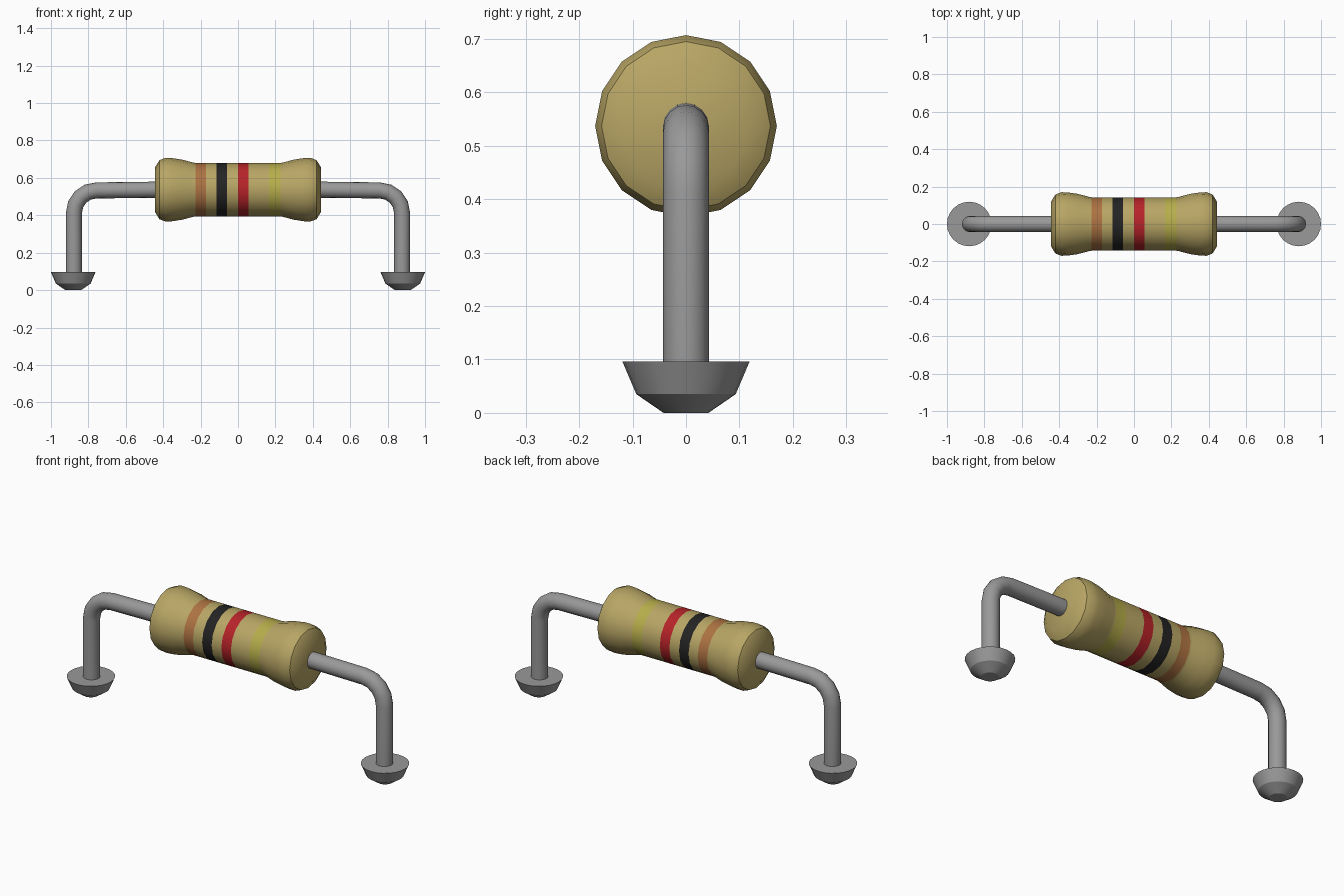
import bpy, bmesh, math
from mathutils import Vector

cube = bpy.data.objects.get("Cube")
if cube:
    bpy.data.objects.remove(cube, do_unlink=True)


def material(name, rgb):
    m = bpy.data.materials.new(name)
    m.use_nodes = True
    m.diffuse_color = (*rgb, 1)
    bsdf = next(n for n in m.node_tree.nodes if n.type == 'BSDF_PRINCIPLED')
    bsdf.inputs["Base Color"].default_value = (*rgb, 1)
    bsdf.inputs["Roughness"].default_value = 0.6
    return m


tan = material("tan", (0.48, 0.38, 0.13))
brown = material("brown", (0.42, 0.17, 0.055))
black = material("black", (0.017, 0.017, 0.018))
red = material("red", (0.47, 0.017, 0.022))
yellow = material("yellow", (0.47, 0.42, 0.07))
grey = material("grey metal", (0.32, 0.32, 0.32))


def loft(name, rings, sides, mats, pick=None, smooth=35):
    """Skin circular rings (centre, direction in the xz plane, radius), capped."""
    bm = bmesh.new()
    side = Vector((0, 1, 0))
    loops = []
    for centre, direction, radius in rings:
        up = Vector(direction).normalized().cross(side)
        loops.append([bm.verts.new(Vector(centre) + radius * (
            side * math.cos(a) + up * math.sin(a)))
            for a in (math.tau * i / sides for i in range(sides))])
    for a, b in zip(loops, loops[1:]):
        for i in range(sides):
            j = (i + 1) % sides
            bm.faces.new((a[i], a[j], b[j], b[i]))
    bm.faces.new(loops[0])
    bm.faces.new(loops[-1])
    bmesh.ops.recalc_face_normals(bm, faces=bm.faces)
    if pick:
        for f in bm.faces:
            f.material_index = pick(f.calc_center_median())
    mesh = bpy.data.meshes.new(name)
    bm.to_mesh(mesh)
    bm.free()
    for m in mats:
        mesh.materials.append(m)
    ob = bpy.data.objects.new(name, mesh)
    bpy.context.collection.objects.link(ob)
    bpy.ops.object.select_all(action='DESELECT')
    ob.select_set(True)
    bpy.context.view_layer.objects.active = ob
    bpy.ops.object.shade_smooth_by_angle(angle=math.radians(smooth))
    return ob


# Body: flared ends, straight waist, coloured bands cut into the waist
AXIS = 0.537
bands = [(-0.226, -0.17), (-0.115, -0.058), (0.0, 0.057), (0.165, 0.226)]
flare = [(0.445, 0.117), (0.42, 0.158), (0.388, 0.17), (0.355, 0.169),
         (0.3, 0.161), (0.24, 0.145)]
profile = [(-x, r) for x, r in flare]
profile += [(x, 0.143) for band in bands for x in band]
profile += flare[::-1]


def band_index(c):
    return next((i + 1 for i, (a, b) in enumerate(bands) if a < c.x < b), 0)


loft("body", [((x, 0, AXIS), (1, 0, 0), r) for x, r in profile], 16,
     [tan, brown, black, red, yellow], band_index)

# Bent wires and feet, one pair per side
WIRE, LEG, BEND = 0.043, 0.877, 0.12
for s, label in ((1, "left"), (-1, "right")):
    path = [((s * 0.43, 0, AXIS), (s, 0, 0), WIRE)]
    for k in range(5):
        a = math.pi / 2 * k / 4
        path.append(((s * (LEG - BEND + BEND * math.sin(a)), 0,
                      AXIS - 0.004 - BEND + BEND * math.cos(a)),
                     (s * math.cos(a), 0, -math.sin(a)), WIRE))
    path.append(((s * LEG, 0, 0.08), (0, 0, -1), WIRE))
    loft(label + "_wire", path, 16, [grey], smooth=40)

    foot = [(0, 0.042), (0.035, 0.093), (0.096, 0.119)]
    loft(label + "_foot", [((s * 0.881, 0, z), (0, 0, 1), r) for z, r in foot],
         24, [grey], smooth=25)
